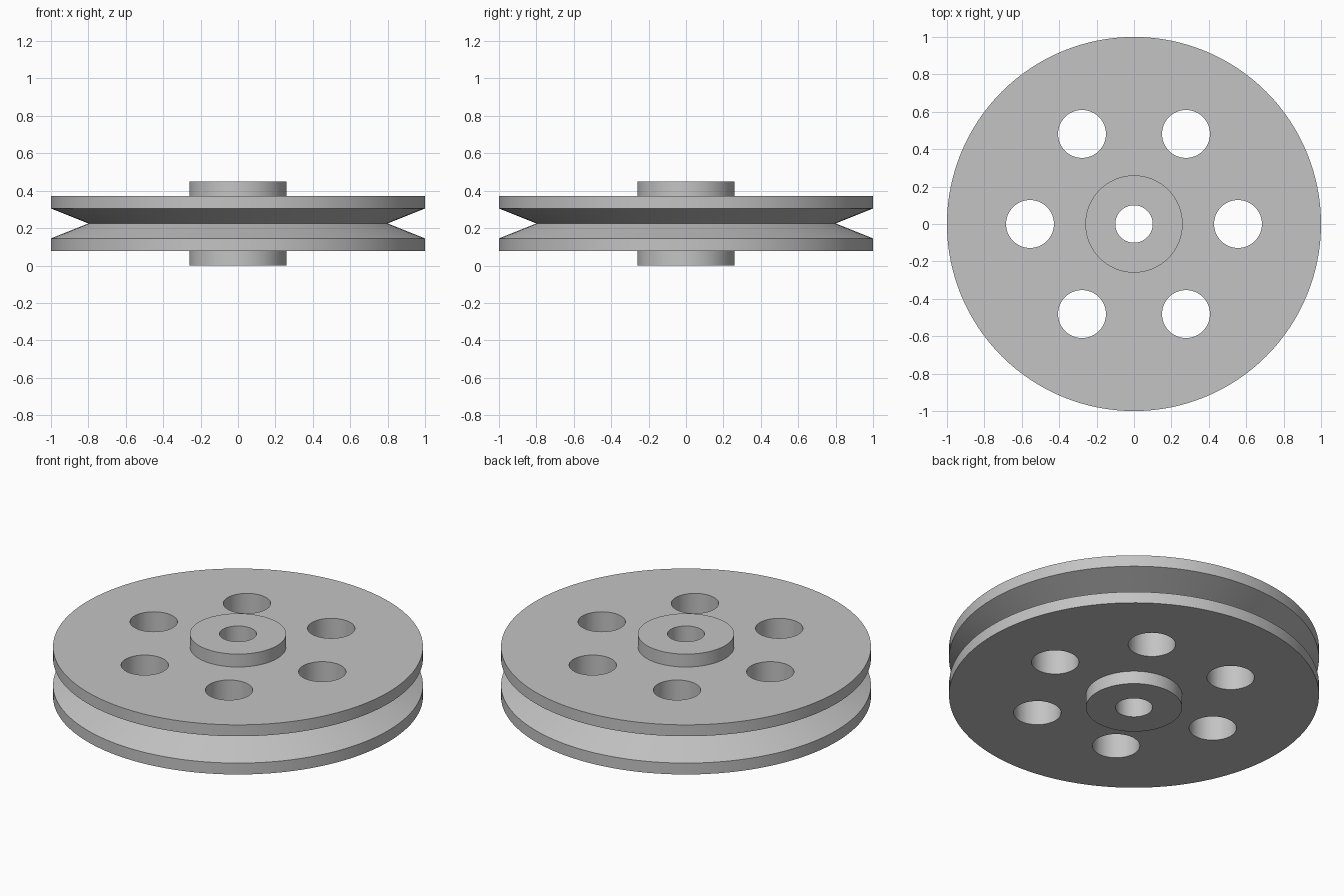
import bpy
import bmesh
from math import cos, sin, tau, radians
from mathutils import Matrix, Vector

if "Cube" in bpy.data.objects:
    bpy.data.objects.remove(bpy.data.objects["Cube"])

SEGMENTS = 128
HEIGHT = 0.45
BORE, HUB, RIM, GROOVE = 0.1, 0.26, 1.0, 0.8
HOLE_COUNT, HOLE_RADIUS, HOLE_CIRCLE = 6, 0.128, 0.556

grey = bpy.data.materials.new("plain grey")
grey.use_nodes = True
colour = (0.55, 0.55, 0.55, 1)
grey.diffuse_color = colour
grey.node_tree.nodes["Principled BSDF"].inputs["Base Color"].default_value = colour


def make_object(name, bm):
    bmesh.ops.recalc_face_normals(bm, faces=bm.faces)
    mesh = bpy.data.meshes.new(name)
    bm.to_mesh(mesh)
    bm.free()
    mesh.materials.append(grey)
    obj = bpy.data.objects.new(name, mesh)
    bpy.context.collection.objects.link(obj)
    return obj


# Pulley wheel: lower half of the section, mirrored about the groove, then revolved
half = [(BORE, 0), (HUB, 0), (HUB, 0.077), (RIM, 0.077), (RIM, 0.145)]
section = half + [(GROOVE, HEIGHT / 2)] + [(r, HEIGHT - z) for r, z in reversed(half)]
bm = bmesh.new()
verts = [bm.verts.new((r, 0, z)) for r, z in section]
edges = [bm.edges.new((v, verts[(i + 1) % len(verts)])) for i, v in enumerate(verts)]
bmesh.ops.spin(bm, geom=verts + edges, cent=(0, 0, 0), axis=(0, 0, 1),
               angle=tau, steps=SEGMENTS, use_merge=True)
bmesh.ops.remove_doubles(bm, verts=bm.verts, dist=0.0001)
wheel = make_object("pulley_wheel", bm)

# Ring of lightening holes through the web
bm = bmesh.new()
for i in range(HOLE_COUNT):
    a = tau * i / HOLE_COUNT
    place = Vector((HOLE_CIRCLE * cos(a), HOLE_CIRCLE * sin(a), HEIGHT / 2))
    bmesh.ops.create_cone(bm, cap_ends=True, segments=64, radius1=HOLE_RADIUS,
                          radius2=HOLE_RADIUS, depth=1, matrix=Matrix.Translation(place))
cutter = make_object("hole_cutter", bm)
cutter.hide_render = True

cut = wheel.modifiers.new("holes", 'BOOLEAN')
cut.operation = 'DIFFERENCE'
cut.solver = 'EXACT'
cut.object = cutter

# Apply the cut, then smooth the round walls and keep the rims crisp
bpy.ops.object.select_all(action='DESELECT')
bpy.context.view_layer.objects.active = wheel
wheel.select_set(True)
bpy.ops.object.modifier_apply(modifier=cut.name)
bpy.data.objects.remove(cutter)
bpy.ops.object.shade_smooth_by_angle(angle=radians(20))
